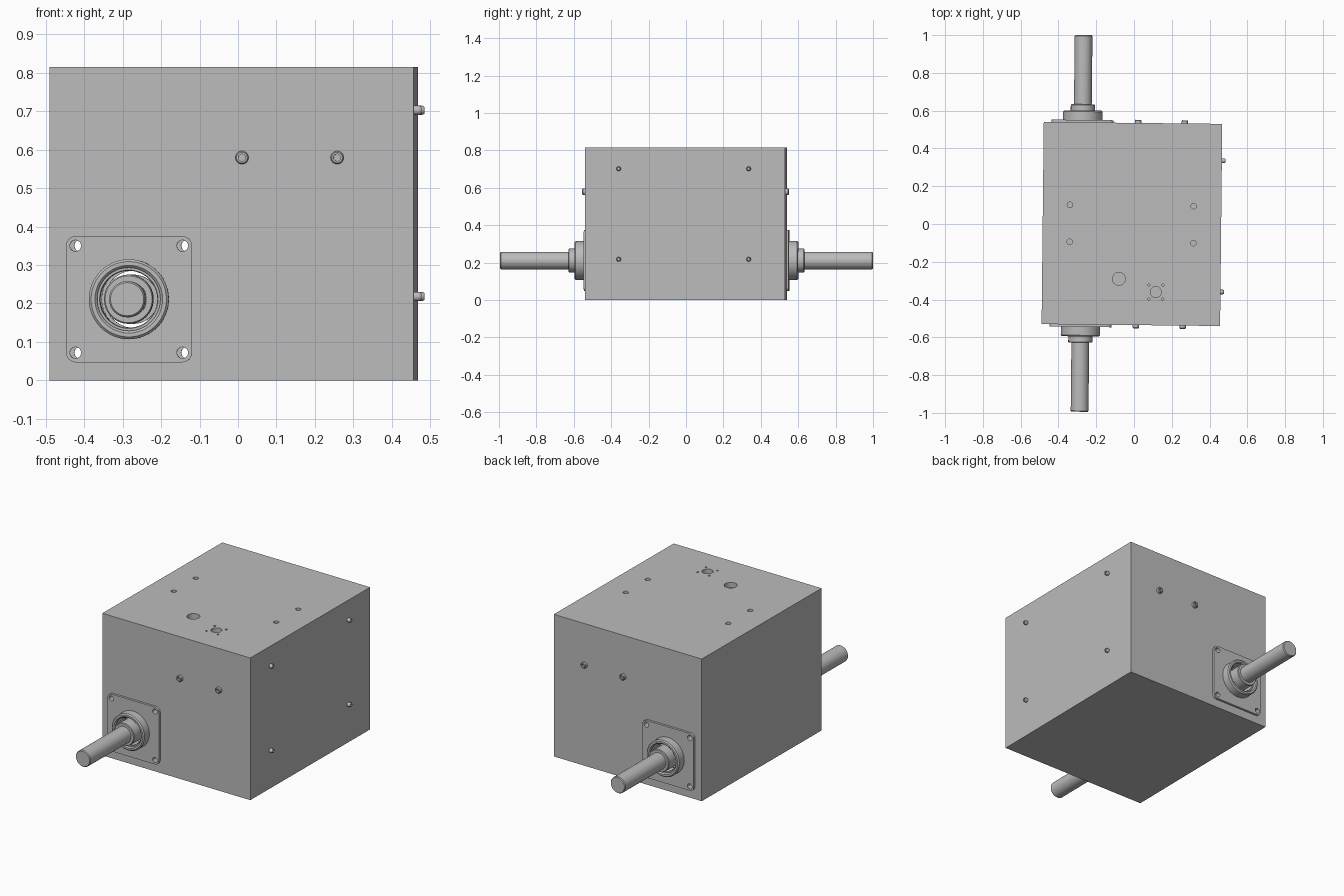
import bpy, bmesh, math
from mathutils import Matrix, Vector

if "Cube" in bpy.data.objects:
    bpy.data.objects.remove(bpy.data.objects["Cube"], do_unlink=True)

YAW = -0.0107                      # the whole unit sits very slightly turned
SHAFT_X, SHAFT_Z = -0.2775, 0.211
LEFT, RIGHT, HALF_Y, TOP = -0.4835, 0.4615, 0.535, 0.815
WALL = 0.03
PLATE = 0.013
CORNER = 0.139                     # flange hole offset

grey = bpy.data.materials.new("plain grey")
grey.use_nodes = True
grey.diffuse_color = (0.5, 0.5, 0.5, 1)
grey.node_tree.nodes["Principled BSDF"].inputs["Base Color"].default_value = (0.5, 0.5, 0.5, 1)


def make(name, bm):
    mesh = bpy.data.meshes.new(name)
    bm.to_mesh(mesh)
    bm.free()
    obj = bpy.data.objects.new(name, mesh)
    bpy.context.collection.objects.link(obj)
    obj.rotation_euler.z = YAW
    mesh.materials.append(grey)
    return obj


def add_box(bm, low, high):
    low, high = Vector(low), Vector(high)
    place = Matrix.Translation((low + high) / 2) @ Matrix.Diagonal((*(high - low), 1))
    return bmesh.ops.create_cube(bm, size=1, matrix=place)["verts"]


def facing(axis, location):
    turn = Vector(axis).to_track_quat("Z", "Y").to_matrix().to_4x4()
    return Matrix.Translation(location) @ turn


def add_cylinder(bm, location, axis, radius, length):
    bmesh.ops.create_cone(bm, cap_ends=True, segments=32, radius1=radius,
                          radius2=radius, depth=length, matrix=facing(axis, location))


def lathe(name, profile, location, axis, closed=False, segments=48):
    bm = bmesh.new()
    verts = [bm.verts.new((r, 0, h)) for r, h in profile]
    pairs = list(zip(verts, verts[1:]))
    if closed:
        pairs.append((verts[-1], verts[0]))
    edges = [bm.edges.new(p) for p in pairs]
    bmesh.ops.spin(bm, geom=verts + edges, cent=(0, 0, 0), axis=(0, 0, 1),
                   angle=math.tau, steps=segments)
    bmesh.ops.remove_doubles(bm, verts=bm.verts, dist=0.0001)
    bmesh.ops.recalc_face_normals(bm, faces=bm.faces)
    bmesh.ops.transform(bm, matrix=facing(axis, location), verts=bm.verts)
    return make(name, bm)


def cut(obj, cutter):
    mod = obj.modifiers.new("holes", "BOOLEAN")
    mod.operation, mod.solver, mod.object = "DIFFERENCE", "EXACT", cutter
    bpy.context.view_layer.objects.active = obj
    bpy.ops.object.modifier_apply(modifier=mod.name)


parts = []

# Hole cutters: bearing bore and flange bolts run front to back
bm = bmesh.new()
add_cylinder(bm, (SHAFT_X, 0, SHAFT_Z), (0, 1, 0), 0.082, 1.4)
for sx in (-1, 1):
    for sz in (-1, 1):
        add_cylinder(bm, (SHAFT_X + sx * CORNER, 0, SHAFT_Z + sz * CORNER),
                     (0, 1, 0), 0.0145, 1.4)
flange_cutter = make("flange_hole_cutter", bm)

# Holes in the lid: four mounts, a filler, a vent and its screw ring
lid_holes = [(-0.077, -0.291, 0.034), (0.119, -0.359, 0.029)]
lid_holes += [(x, y, 0.0145) for x in (-0.34, 0.315) for y in (-0.098, 0.098)]
lid_holes += [(0.119 + dx, -0.359 + dy, 0.006)
              for dx in (-0.037, 0.037) for dy in (-0.037, 0.037)]
bm = bmesh.new()
for x, y, r in lid_holes:
    add_cylinder(bm, (x, y, TOP), (0, 0, 1), r, 0.1)
lid_cutter = make("lid_hole_cutter", bm)

# Hollow housing
bm = bmesh.new()
add_box(bm, (LEFT, -HALF_Y, 0), (RIGHT, HALF_Y, TOP))
inner = add_box(bm, (LEFT + WALL, -HALF_Y + WALL, WALL),
                (RIGHT - WALL, HALF_Y - WALL, TOP - WALL))
bmesh.ops.reverse_faces(bm, faces=list({f for v in inner for f in v.link_faces}))
housing = make("housing", bm)
cut(housing, flange_cutter)
cut(housing, lid_cutter)
parts.append(housing)

# Front and back bearing flanges
for side, label in ((-1, "front"), (1, "back")):
    axis = (0, side, 0)
    bm = bmesh.new()
    y0, y1 = sorted((side * HALF_Y, side * (HALF_Y + PLATE)))
    add_box(bm, (SHAFT_X - 0.164, y0, SHAFT_Z - 0.164),
            (SHAFT_X + 0.164, y1, SHAFT_Z + 0.164))
    corners = [e for e in bm.edges
               if abs(e.verts[0].co.y - e.verts[1].co.y) > PLATE / 2]
    bmesh.ops.bevel(bm, geom=corners, offset=0.026, segments=6, profile=0.5,
                    affect="EDGES")
    plate = make(label + "_flange_plate", bm)
    cut(plate, flange_cutter)
    parts.append(plate)

    base = (SHAFT_X, side * HALF_Y, SHAFT_Z)
    parts.append(lathe(label + "_bearing_hub",
                       [(0.082, 0.002), (0.104, 0.002), (0.104, 0.057), (0.098, 0.063),
                        (0.088, 0.063), (0.082, 0.057)], base, axis, closed=True))
    parts.append(lathe(label + "_outer_race",
                       [(0.074, -0.01), (0.083, -0.01), (0.083, 0.045), (0.076, 0.045),
                        (0.074, 0.041)], base, axis, closed=True))
    parts.append(lathe(label + "_inner_collar",
                       [(0.045, -0.02), (0.064, -0.02), (0.064, 0.092), (0.061, 0.096),
                        (0.045, 0.096)], base, axis, closed=True))

    # Pair of socket screws above the flange
    for n, x in enumerate((0.016, 0.2635)):
        parts.append(lathe(f"{label}_screw_{n + 1}",
                           [(0.017, -0.01), (0.017, 0.013), (0.014, 0.017), (0.009, 0.017),
                            (0.009, 0.006), (0, 0.006)],
                           (x, side * HALF_Y, 0.579), axis, segments=24))

# Through shaft with chamfered ends
parts.append(lathe("drive_shaft",
                   [(0, -0.997), (0.043, -0.997), (0.047, -0.992),
                    (0.047, 0.992), (0.043, 0.997), (0, 0.997)],
                   (SHAFT_X, 0, SHAFT_Z), (0, 1, 0)))

# Four screws on the side wall
for n, (y, z) in enumerate((y, z) for y in (-0.355, 0.34) for z in (0.218, 0.702)):
    parts.append(lathe(f"side_screw_{n + 1}",
                       [(0.012, -0.01), (0.012, 0.014), (0.009, 0.019), (0.006, 0.019),
                        (0.006, 0.008), (0, 0.008)],
                       (RIGHT, y, z), (1, 0, 0), segments=24))

for cutter in (flange_cutter, lid_cutter):
    bpy.data.objects.remove(cutter, do_unlink=True)

# Smooth the round parts and keep crisp edges
bpy.ops.object.select_all(action="DESELECT")
for obj in parts:
    obj.select_set(True)
bpy.context.view_layer.objects.active = housing
bpy.ops.object.shade_smooth_by_angle(angle=math.radians(30))
